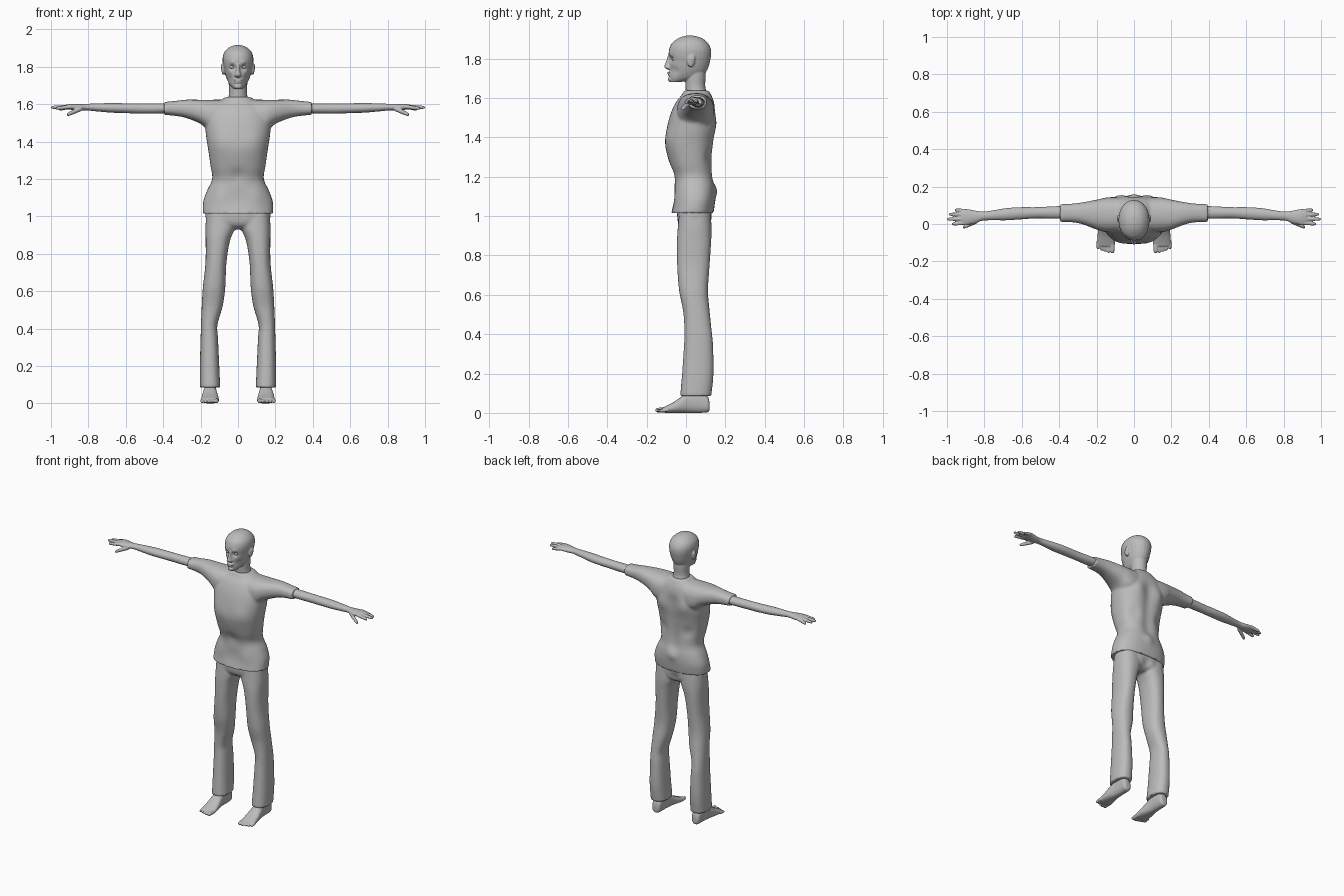
import bpy, bmesh, math
from mathutils import Matrix, Vector

cube = bpy.data.objects.get("Cube")
if cube:
    bpy.data.objects.remove(cube, do_unlink=True)

grey = bpy.data.materials.new("plain grey")
grey.use_nodes = True
COLOR = (0.5, 0.5, 0.5, 1)
grey.diffuse_color = COLOR
grey.node_tree.nodes["Principled BSDF"].inputs["Base Color"].default_value = COLOR


def resample(rows, steps=4):
    """Smooth a list of cross-sections with a Catmull-Rom curve."""
    rows = [Vector(r) for r in rows]
    out = []
    last = len(rows) - 1
    for i in range(last):
        p, q, r, s = (rows[min(max(i + k, 0), last)] for k in (-1, 0, 1, 2))
        for k in range(steps):
            t = k / steps
            out.append(q + (r - p) * t / 2 + (p - q * 2.5 + r * 2 - s / 2) * t * t
                       + ((q - r) * 1.5 + (s - p) / 2) * t ** 3)
    return out + [rows[-1]]


def loft(bm, axis, rows, side=1, sides=28, power=0.85):
    """Skin rounded sections; a row is position, then low/high on the other two axes."""
    rings = []
    for t, a0, a1, b0, b1 in resample(rows):
        ring = []
        for k in range(sides):
            ang = math.tau * k / sides
            c, s = math.cos(ang), math.sin(ang)
            a = (a0 + a1) / 2 + (a1 - a0) / 2 * math.copysign(abs(c) ** power, c)
            b = (b0 + b1) / 2 + (b1 - b0) / 2 * math.copysign(abs(s) ** power, s)
            x, y, z = {"x": (t, a, b), "y": (a, t, b), "z": (a, b, t)}[axis]
            ring.append(bm.verts.new((x * side, y, z)))
        rings.append(ring)
    for low, high in zip(rings, rings[1:]):
        for k in range(sides):
            n = (k + 1) % sides
            bm.faces.new((low[k], low[n], high[n], high[k]))
    bm.faces.new(rings[0])
    bm.faces.new(rings[-1])


def ball(bm, center, size):
    bmesh.ops.create_uvsphere(bm, u_segments=20, v_segments=12, radius=1,
                              matrix=Matrix.Translation(center) @ Matrix.Diagonal((*size, 1)))


def digit(bm, axis, start, end, radius, side):
    """Finger or toe: a tapered round-ended loft between two points."""
    rows = []
    order = {"x": (0, 1, 2), "y": (1, 0, 2)}[axis]
    for f, grow in ((0, 1), (0.4, 1), (0.8, 0.9), (0.95, 0.65), (1, 0.3)):
        p = Vector(start).lerp(Vector(end), f)
        t, a, b = (p[i] for i in order)
        r = radius * grow
        rows.append((t, a - r, a + r, b - r, b + r))
    loft(bm, axis, rows, side, sides=12, power=1)


def finish(name, bm, voxel, relax=2, spots=()):
    """Fuse the volumes, soften them, then push in or pull out soft spots along y."""
    bmesh.ops.recalc_face_normals(bm, faces=bm.faces)
    mesh = bpy.data.meshes.new(name)
    bm.to_mesh(mesh)
    bm.free()
    obj = bpy.data.objects.new(name, mesh)
    bpy.context.collection.objects.link(obj)
    bpy.ops.object.select_all(action="DESELECT")
    obj.select_set(True)
    bpy.context.view_layer.objects.active = obj
    fuse = obj.modifiers.new("fuse", "REMESH")
    fuse.mode = "VOXEL"
    fuse.voxel_size = voxel
    soft = obj.modifiers.new("soften", "SMOOTH")
    soft.iterations = relax
    for mod in ("fuse", "soften"):
        bpy.ops.object.modifier_apply(modifier=mod)
    for v in obj.data.vertices:
        at = Vector((abs(v.co.x), v.co.y, v.co.z))
        v.co.y += sum(push * math.exp(-(at - Vector(c)).length_squared / r ** 2)
                      for c, r, push in spots)
    obj.data.materials.clear()
    obj.data.materials.append(grey)
    bpy.ops.object.shade_smooth_by_angle(angle=math.radians(50))
    return obj


def wide(rows):
    """Sections symmetric in x: height, half width, front, back."""
    return [(z, -w, w, f, b) for z, w, f, b in rows]


# Head: skull with jaw, neck, nose, lips, eyes, ears
bm = bmesh.new()
loft(bm, "z", wide([(1.68, .022, -.08, -.03), (1.7, .042, -.086, .06), (1.73, .058, -.084, .1),
                    (1.76, .068, -.084, .115), (1.79, .075, -.084, .123), (1.82, .081, -.088, .128),
                    (1.85, .082, -.085, .126), (1.88, .072, -.07, .11), (1.905, .046, -.035, .078),
                    (1.916, .015, 0, .04)]), power=0.95)
loft(bm, "z", wide([(1.58, .075, .0, .12), (1.62, .056, .0, .108), (1.66, .048, -.003, .098),
                    (1.71, .05, -.005, .1), (1.76, .05, 0, .1)]), power=1)
loft(bm, "z", wide([(1.744, .012, -.095, -.06), (1.754, .019, -.109, -.06),
                    (1.768, .013, -.108, -.06), (1.79, .009, -.1, -.06), (1.815, .01, -.092, -.06)]))
ball(bm, (0, -.084, 1.728), (.024, .011, .006))
ball(bm, (0, -.082, 1.717), (.021, .011, .007))
ball(bm, (0, -.08, 1.695), (.02, .012, .013))
for s in (1, -1):
    ball(bm, (s * .078, .025, 1.788), (.011, .02, .032))
    ball(bm, (s * .083, .032, 1.798), (.009, .015, .02))
head = finish("head", bm, .004, 2, [
    ((.032, -.08, 1.798), .015, .015), ((.032, -.082, 1.822), .014, -.005),
    ((.05, -.06, 1.735), .022, .009), ((.05, -.07, 1.772), .018, -.004)])
for side, s in (("left", 1), ("right", -1)):
    bm = bmesh.new()
    ball(bm, (s * .032, -.06, 1.798), (.014, .013, .01))
    finish(side + "_eye", bm, .003, 1)

# Shirt: loose body with short sleeves, collar, back folds
bm = bmesh.new()
loft(bm, "z", wide([(1.015, .189, -.075, .14), (1.08, .186, -.06, .148), (1.14, .165, -.058, .148),
                    (1.2, .138, -.062, .14), (1.27, .147, -.085, .137), (1.36, .16, -.105, .143),
                    (1.44, .172, -.098, .152), (1.52, .175, -.078, .152), (1.58, .15, -.05, .142),
                    (1.615, .1, -.022, .128), (1.638, .068, -.01, .115)]), sides=40)
for s in (1, -1):
    loft(bm, "x", [(.05, -.04, .14, 1.46, 1.625), (.14, -.045, .142, 1.45, 1.624),
                   (.2, -.03, .13, 1.495, 1.624), (.28, 0, .115, 1.527, 1.624),
                   (.34, .01, .108, 1.538, 1.617), (.395, .01, .106, 1.543, 1.612)], s)
folds = [((0, .15, 1.2 + .06 * i), .045, -.01) for i in range(6)]
folds += [((.09, .15, 1.47), .05, .01), ((.1, .13, 1.3), .04, -.01),
          ((0, .15, 1.13), .035, .01), ((.09, -.09, 1.4), .06, -.006),
          ((0, -.07, 1.22), .04, .008), ((.1, -.06, 1.1), .05, -.008)]
finish("shirt", bm, .008, 3, folds)

# Trousers: hips and two flared legs
bm = bmesh.new()
loft(bm, "z", wide([(.93, .05, .0, .09), (.955, .15, -.035, .125), (1, .174, -.045, .132),
                    (1.06, .165, -.04, .13)]))
for s in (1, -1):
    loft(bm, "z", [(.085, .095, .204, -.03, .128), (.2, .1, .204, -.02, .14),
                   (.35, .107, .2, -.01, .137), (.42, .11, .198, -.008, .13),
                   (.52, .082, .194, -.015, .12), (.62, .068, .188, -.035, .112),
                   (.75, .062, .174, -.045, .12), (.87, .043, .173, -.046, .128),
                   (.94, .015, .174, -.042, .13), (1.02, .01, .17, -.035, .125)], s)
finish("trousers", bm, .008, 3, [((0, .13, .97), .03, -.012)])

for side, s in (("left", 1), ("right", -1)):
    # Arm and hand
    bm = bmesh.new()
    loft(bm, "x", [(.3, .03, .1, 1.555, 1.605), (.42, .028, .095, 1.55, 1.605),
                   (.52, .03, .09, 1.55, 1.605), (.6, .025, .09, 1.552, 1.605),
                   (.68, .02, .085, 1.555, 1.606), (.76, .02, .072, 1.562, 1.604),
                   (.81, .018, .066, 1.567, 1.602), (.85, .003, .072, 1.566, 1.602),
                   (.89, -.004, .079, 1.57, 1.602), (.922, 0, .077, 1.574, 1.597)], s, power=1)
    for y, tip_y, tip_x, drop in ((.007, .0, .974, .01), (.028, .026, 1.0, .004),
                                  (.049, .052, .99, .006), (.069, .075, .958, .014)):
        digit(bm, "x", (.89, y, 1.587), (tip_x, tip_y, 1.587 - drop), .0105, s)
    digit(bm, "x", (.835, .018, 1.577), (.915, -.018, 1.543), .0125, s)
    finish(side + "_arm", bm, .004, 2)

    # Bare foot with toes
    bm = bmesh.new()
    loft(bm, "y", [(.12, .135, .165, .015, .05), (.11, .12, .177, .003, .085),
                   (.07, .116, .18, 0, .115), (.02, .115, .183, 0, .11),
                   (-.02, .11, .19, 0, .085), (-.06, .104, .195, 0, .057),
                   (-.1, .101, .196, 0, .036), (-.118, .106, .19, .003, .028)], s)
    for i in range(5):
        radius = .0135 if i == 0 else .0095
        x = .116 if i == 0 else .118 + .0185 * i
        digit(bm, "y", (x, -.09, .016), (x, -.156 + .007 * max(i - 1, 0), radius), radius, s)
    finish(side + "_foot", bm, .004, 2)
